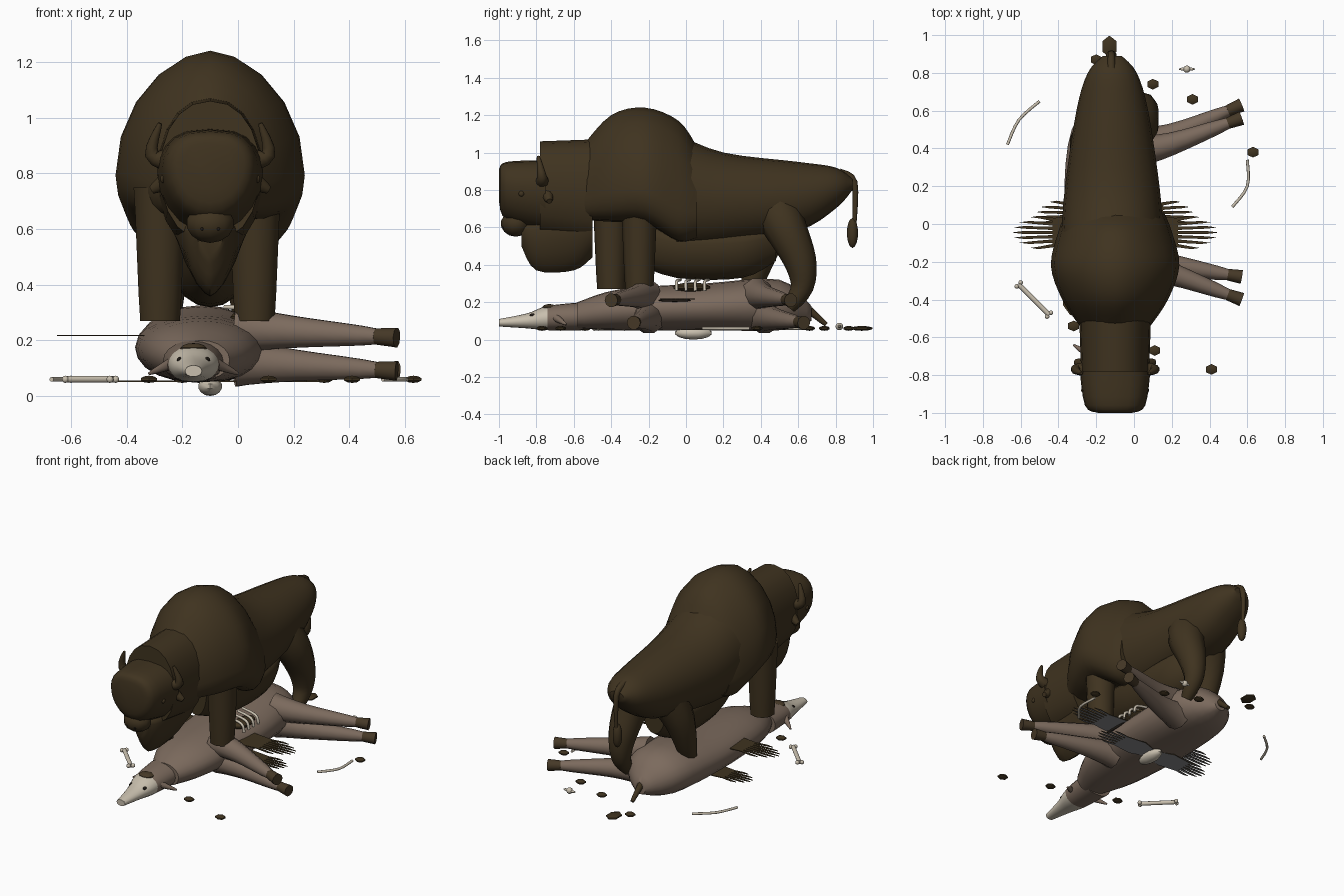
import bpy, bmesh, math
from mathutils import Vector, Matrix

cube = bpy.data.objects.get("Cube")
if cube:
    bpy.data.objects.remove(cube)


def material(name, red, green, blue):
    mat = bpy.data.materials.new(name)
    mat.use_nodes = True
    mat.diffuse_color = (red, green, blue, 1)
    shader = next(node for node in mat.node_tree.nodes if node.type == 'BSDF_PRINCIPLED')
    shader.inputs["Base Color"].default_value = mat.diffuse_color
    shader.inputs["Roughness"].default_value = .9
    return mat


FUR = material("dark brown fur", .05, .033, .014)
HIDE = material("dull tan hide", .2, .145, .11)
BONE = material("pale bone", .58, .52, .42)
HOOF = material("hoof brown", .06, .04, .02)
GREY = material("feather grey", .25, .25, .26)
BLACK = material("dark marking", .015, .011, .008)


def finish(name, bm, materials, rule=None):
    """Turn a bmesh into a shaded object, colouring faces by an optional rule."""
    bmesh.ops.recalc_face_normals(bm, faces=bm.faces)
    if rule:
        for face in bm.faces:
            face.material_index = int(rule(face))
    mesh = bpy.data.meshes.new(name)
    bm.to_mesh(mesh)
    bm.free()
    for mat in materials:
        mesh.materials.append(mat)
    mesh.shade_smooth()
    mesh.set_sharp_from_angle(angle=math.radians(40))
    bpy.context.collection.objects.link(bpy.data.objects.new(name, mesh))


def smooth(rows, steps=4):
    """Pass a flowing curve through a few control rows."""
    rows = [Vector(row) for row in rows]
    last = len(rows) - 1
    result = []
    for i in range(last):
        a, b = rows[i], rows[i + 1]
        leave = (b - rows[max(i - 1, 0)]) / 2
        arrive = (rows[min(i + 2, last)] - a) / 2
        for k in range(steps):
            t = k / steps
            blend = t * t * (3 - 2 * t)
            result.append(a.lerp(b, blend) + leave * t * (1 - t) ** 2 - arrive * t * t * (1 - t))
    return result + [rows[-1]]


def skin(name, rings, materials, rule=None):
    """Bridge rings of points and cap both ends."""
    bm = bmesh.new()
    loops = [[bm.verts.new(point) for point in ring] for ring in rings]
    for a, b in zip(loops, loops[1:]):
        for i in range(len(a)):
            bm.faces.new((a[i - 1], a[i], b[i], b[i - 1]))
    bm.faces.new(loops[0])
    bm.faces.new(loops[-1])
    finish(name, bm, materials, rule)


def angles(count):
    return [math.tau * i / count for i in range(count)]


def loft(name, centre, rows, materials, waist=.5, underside=.8, peak=1, rule=None):
    """Body along y; each row is y, half width, bottom, top."""
    rings = []
    for y, half, bottom, top in smooth(rows):
        middle = bottom + waist * (top - bottom)
        ring = []
        for angle in angles(20):
            across, up = math.cos(angle), math.sin(angle)
            power = underside if up < 0 else peak
            across = math.copysign(abs(across) ** power, across)
            reach = top - middle if up > 0 else middle - bottom
            ring.append((centre + half * across, y, middle + reach * up))
        rings.append(ring)
    skin(name, rings, materials, rule)


def tube(name, path, start, end, mat):
    """Limb, horn or bone that tapers along a flowing path."""
    path = smooth(path)
    whole = path[-1] - path[0]
    side = Vector((1, 0, 0)) if abs(whole.z) > abs(whole.x) else Vector((0, 0, 1))
    rings = []
    for i, point in enumerate(path):
        along = path[min(i + 1, len(path) - 1)] - path[max(i - 1, 0)]
        u = along.cross(side).normalized()
        v = along.cross(u).normalized()
        radius = start + (end - start) * i / (len(path) - 1)
        rings.append([point + radius * (u * math.cos(a) + v * math.sin(a)) for a in angles(10)])
    skin(name, rings, [mat])


def blob(name, place, size, mat, segments=10):
    bm = bmesh.new()
    bmesh.ops.create_uvsphere(bm, u_segments=segments, v_segments=segments // 2 + 2, radius=1)
    bm.transform(Matrix.Translation(place) @ Matrix.Diagonal((*size, 1)))
    finish(name, bm, [mat])


# Standing animal: body, shoulder hump, neck, beard and head
MIDDLE = -.1
SIDES = {"right": -1, "left": 1}
loft("hindquarters", MIDDLE - .015, [
    (-.05, .27, .48, 1.1), (.2, .25, .5, 1), (.6, .19, .58, .95),
    (.8, .13, .7, .92), (.89, .05, .8, .86)], [FUR])
loft("shoulder_hump", MIDDLE, [
    (-.55, .18, .64, 1.04), (-.4, .28, .63, 1.2), (-.22, .34, .62, 1.24),
    (-.04, .3, .52, 1.17), (.06, .26, .54, 1.03)], [FUR], waist=.28, underside=.4, peak=1.15)
loft("neck_mane", MIDDLE, [(-.78, .18, .56, 1.06), (-.5, .19, .52, 1.07)], [FUR], peak=.9)
loft("beard", MIDDLE, [
    (-.88, .05, .5, .62), (-.8, .09, .37, .64), (-.6, .12, .37, .7),
    (-.5, .14, .44, .7)], [FUR], waist=.8, underside=1.4)
loft("head", MIDDLE, [(-1, .09, .74, .91), (-.96, .16, .64, .95), (-.75, .19, .58, .96)],
     [FUR], waist=.6, underside=1, peak=.7)
loft("belly", MIDDLE, [
    (-.3, .08, .42, .66), (-.05, .14, .33, .6), (.3, .15, .33, .6),
    (.48, .08, .42, .62)], [FUR], waist=.7, underside=1)
blob("muzzle", (MIDDLE, -.91, .62), (.09, .08, .07), FUR)

# Horns, ears, eyes and nostrils
for side, sign in SIDES.items():
    def mirrored(offset, y, z):
        return MIDDLE + sign * offset, y, z

    tube(side + "_horn", [mirrored(.13, -.77, .84), mirrored(.21, -.77, .87),
                          mirrored(.18, -.79, .98)], .045, .008, FUR)
    tube(side + "_ear", [mirrored(.16, -.74, .77), mirrored(.21, -.73, .74)], .035, .015, FUR)
    blob(side + "_eye", mirrored(.17, -.88, .78), (.01, .015, .015), FUR)
    blob(side + "_nostril", mirrored(.03, -.98, .6), (.006, .006, .006), BLACK)

# Legs planted on the carcass
for side, x, y in (("left", .06, -.25), ("right", -.28, -.4)):
    tube(side + "_front_leg", [(x, y, .75), (x, y, .27)], .1, .075, FUR)
tube("left_rear_leg", [(-.06, .46, .74), (.02, .53, .6), (.04, .61, .42),
                       (.04, .62, .28), (.04, .55, .17)], .14, .035, FUR)
tube("right_rear_leg", [(-.17, .48, .74), (-.25, .42, .52), (-.26, .34, .26)], .14, .05, FUR)

# Tail with tuft
TAIL_X = MIDDLE - .02
tube("tail", [(TAIL_X, .82, .89), (TAIL_X, .9, .84), (TAIL_X, .9, .6)], .025, .01, FUR)
blob("tail_tuft", (TAIL_X, .89, .57), (.03, .03, .08), FUR)

# Carcass lying on its side
SPINE = -.13
SNOUT = -.16
loft("carcass_body", SPINE, [
    (-.58, .1, .06, .2), (-.35, .2, .05, .27), (.1, .24, .05, .3),
    (.5, .2, .05, .32), (.67, .04, .1, .18)], [HIDE])
loft("carcass_head_and_neck", SNOUT, [
    (-1, .03, .07, .11), (-.85, .06, .06, .14), (-.74, .09, .05, .18),
    (-.55, .11, .05, .2)], [HIDE, BONE], rule=lambda face: face.calc_center_median().y < -.73)
for limb, hip, tip, height in (("upper_front", -.22, -.4, .21), ("lower_front", -.2, -.28, .09),
                               ("upper_rear", .38, .56, .21), ("lower_rear", .42, .63, .09)):
    root = Vector((0, hip, height + .03))
    toe = Vector((.57, tip, height))
    knee = Vector((.2, hip + (tip - hip) / 4, height + .02))
    ankle = knee.lerp(toe, .8)
    tube("carcass_" + limb + "_leg", [root, knee, ankle], .09, .03, HIDE)
    tube("carcass_" + limb + "_hoof", [ankle, toe], .03, .037, HOOF)
tube("carcass_tail", [(SPINE, .62, .19), (SPINE, .75, .08)], .025, .012, FUR)
for side, sign in SIDES.items():
    blob(side + "_carcass_eye", (SNOUT + sign * .05, -.82, .13), (.01, .016, .01), BLACK)
    blob(side + "_carcass_nostril", (SNOUT + sign * .02, -.99, .1), (.006, .008, .006), BLACK)
    tube(side + "_carcass_ear", [(SNOUT + sign * .07, -.7, .12), (SNOUT + sign * .16, -.64, .08)],
         .025, .005, HIDE)
blob("carcass_forelock", (SNOUT, -.73, .17), (.05, .04, .02), HOOF)

# Exposed ribs over the open flank
blob("open_wound", (.02, .03, .28), (.05, .1, .025), FUR)
blob("flank_cut", (.1, -.06, .21), (.006, .09, .008), BLACK)
for i in range(4):
    y = (i - 1) / 20
    tube("rib", [(.08, y, .26), (.06, y, .31), (-.05, y + .02, .32)], .009, .008, BONE)


# Spread wings: a broad plate and tapered feathers, grey underneath
def wing(name, sign, height, near, far, reach, count):
    bm = bmesh.new()

    def plate(outline):
        corners = [bm.verts.new((MIDDLE + sign * x, y, height)) for x, y in outline]
        sheet = bmesh.ops.extrude_face_region(bm, geom=[bm.faces.new(corners)])
        for item in sheet["geom"]:
            if isinstance(item, bmesh.types.BMVert):
                item.co.z += .005

    centre = (near + far) / 2
    spread = (far - near) / 2
    root = reach * .55
    plate([(0, centre - spread / 2), (root / 2, near), (root * 1.1, near + spread / 5),
           (root * 1.1, far - spread / 5), (root / 2, far), (0, centre + spread / 2)])
    for i in range(count):
        slot = 2 * (i + .5) / count - 1
        tip = reach * (1 - slot * slot * .25)
        base, y = centre + spread * slot * .8, centre + spread * slot
        edge = spread / count * .7
        plate([(root, base - edge), (tip * .9, y - edge * .7), (tip, y),
               (tip * .9, y + edge * .7), (root, base + edge)])
    finish(name, bm, [FUR, GREY], lambda face: face.normal.z < -.5)


for side, sign in SIDES.items():
    wing(side + "_upper_wing", sign, .215, -.14, .05, .55, count=7)
    wing(side + "_lower_wing", sign, .05, -.03, .13, .42, count=6)
blob("bird_body", (MIDDLE, .04, .035), (.045, .1, .035), BONE)

# Scattered bones
GROUND = .06


def ground_bone(name, points, radius):
    tube(name, [(x, y, GROUND) for x, y in points], radius, radius, BONE)


ground_bone("right_rib_bone", [(-.67, .42), (-.61, .55), (-.5, .65)], .008)
ground_bone("left_rib_bone", [(.52, .09), (.6, .2), (.6, .34)], .008)
shaft = [(-.61, -.32), (-.45, -.48)]
ground_bone("long_bone", shaft, .013)
for x, y in shaft:
    for shift in (-.01, .01):
        blob("bone_knuckle", (x + shift, y + shift, GROUND), (.013, .013, .013), BONE)
for part, size in (("core", (.02, .02, .02)), ("wing", (.045, .01, .01))):
    blob("vertebra_" + part, (.28, .82, GROUND + .01), size, BONE)

# Scraps on the ground
for x, y in ((.63, .38), (.31, .66), (.41, -.77), (.1, .74), (-.2, .87), (-.32, -.54), (.11, -.67)):
    blob("ground_scrap", (x, y, GROUND), (.035, .03, .013), FUR, segments=6)
blob("large_ground_scrap", (SPINE, .94, GROUND), (.045, .06, .013), FUR, segments=6)
